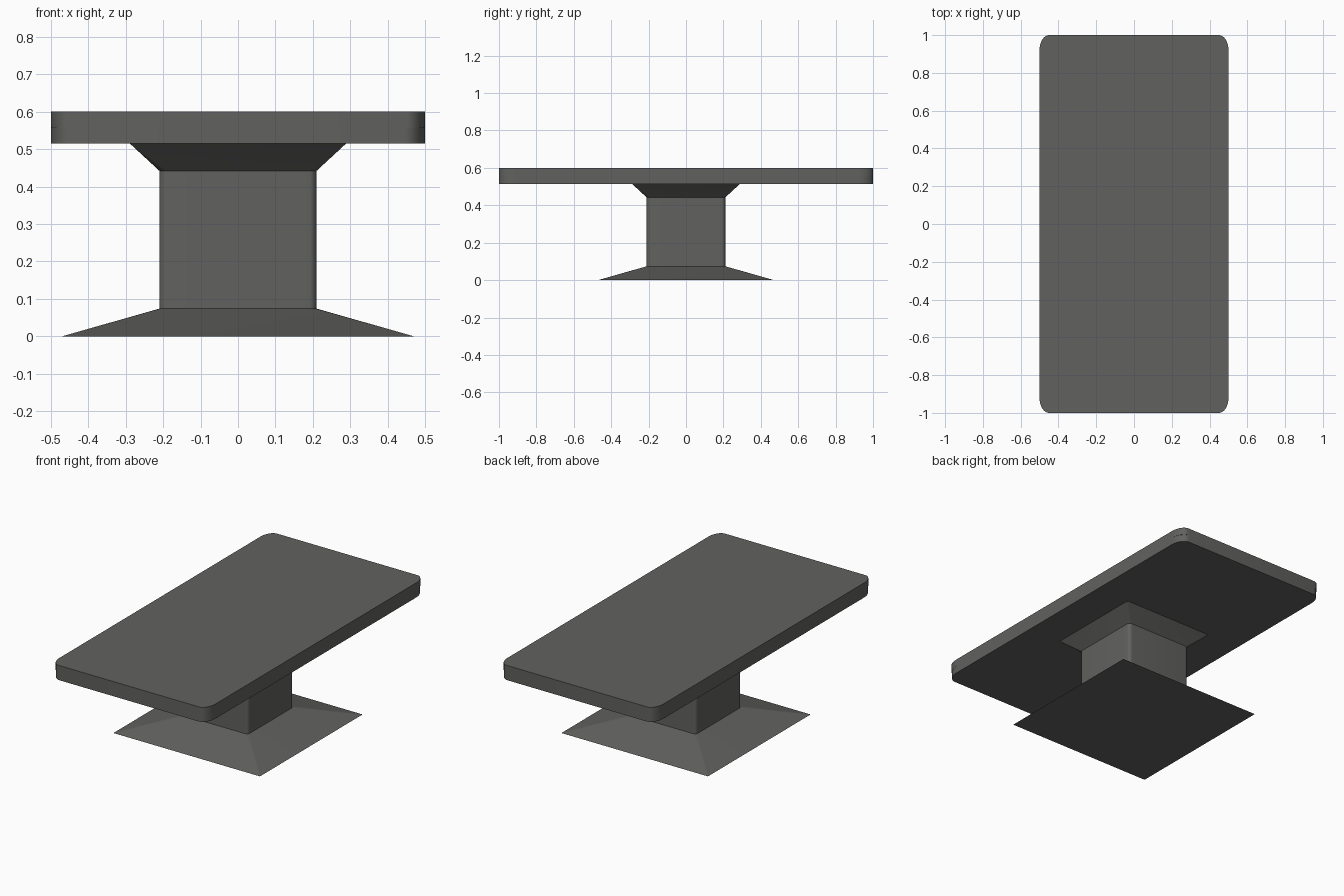
import bpy, bmesh, math

if "Cube" in bpy.data.objects:
    bpy.data.objects.remove(bpy.data.objects["Cube"])


def ring(bm, hx, hy, rx, ry, z, n=8):
    """One rounded-rectangle loop of vertices at height z."""
    verts = []
    for q, (sx, sy) in enumerate([(1, 1), (-1, 1), (-1, -1), (1, -1)]):
        for i in range(n + 1):
            a = math.pi / 2 * (q + i / n)
            verts.append(bm.verts.new((sx * (hx - rx) + rx * math.cos(a),
                                       sy * (hy - ry) + ry * math.sin(a), z)))
    return verts


def loft(name, sections):
    """Skin rounded rectangles (hx, hy, rx, ry, z) into a closed solid."""
    bm = bmesh.new()
    rings = [ring(bm, *s) for s in sections]
    for a, b in zip(rings, rings[1:]):
        for i in range(len(a)):
            j = (i + 1) % len(a)
            bm.faces.new((a[i], a[j], b[j], b[i]))
    bm.faces.new(rings[0][::-1])
    bm.faces.new(rings[-1])
    me = bpy.data.meshes.new(name)
    bm.to_mesh(me)
    bm.free()
    ob = bpy.data.objects.new(name, me)
    bpy.context.collection.objects.link(ob)
    bpy.ops.object.select_all(action='DESELECT')
    ob.select_set(True)
    bpy.context.view_layer.objects.active = ob
    bpy.ops.object.shade_smooth_by_angle(angle=math.radians(35))
    # dark grey finish shared by every part
    me.materials.append(finish)
    return ob


finish = bpy.data.materials.new("dark_grey")
finish.diffuse_color = (0.12, 0.12, 0.115, 1)
finish.use_nodes = True
finish.node_tree.nodes["Principled BSDF"].inputs["Base Color"].default_value = finish.diffuse_color

# Table top: upper board and lower board meeting at a fine seam
loft("table_top", [(0.5, 1.0, 0.05, 0.08, 0.557), (0.5, 1.0, 0.05, 0.08, 0.6)])
loft("table_underboard", [(0.5, 1.0, 0.055, 0.085, 0.515), (0.5, 1.0, 0.055, 0.085, 0.557)])

# Pedestal: sharp square foot, softly cornered column, flared head
loft("pedestal", [
    (0.47, 0.47, 0.001, 0.001, 0.0),
    (0.21, 0.21, 0.02, 0.02, 0.074),
    (0.21, 0.21, 0.02, 0.02, 0.442),
    (0.29, 0.29, 0.001, 0.001, 0.516),
])
